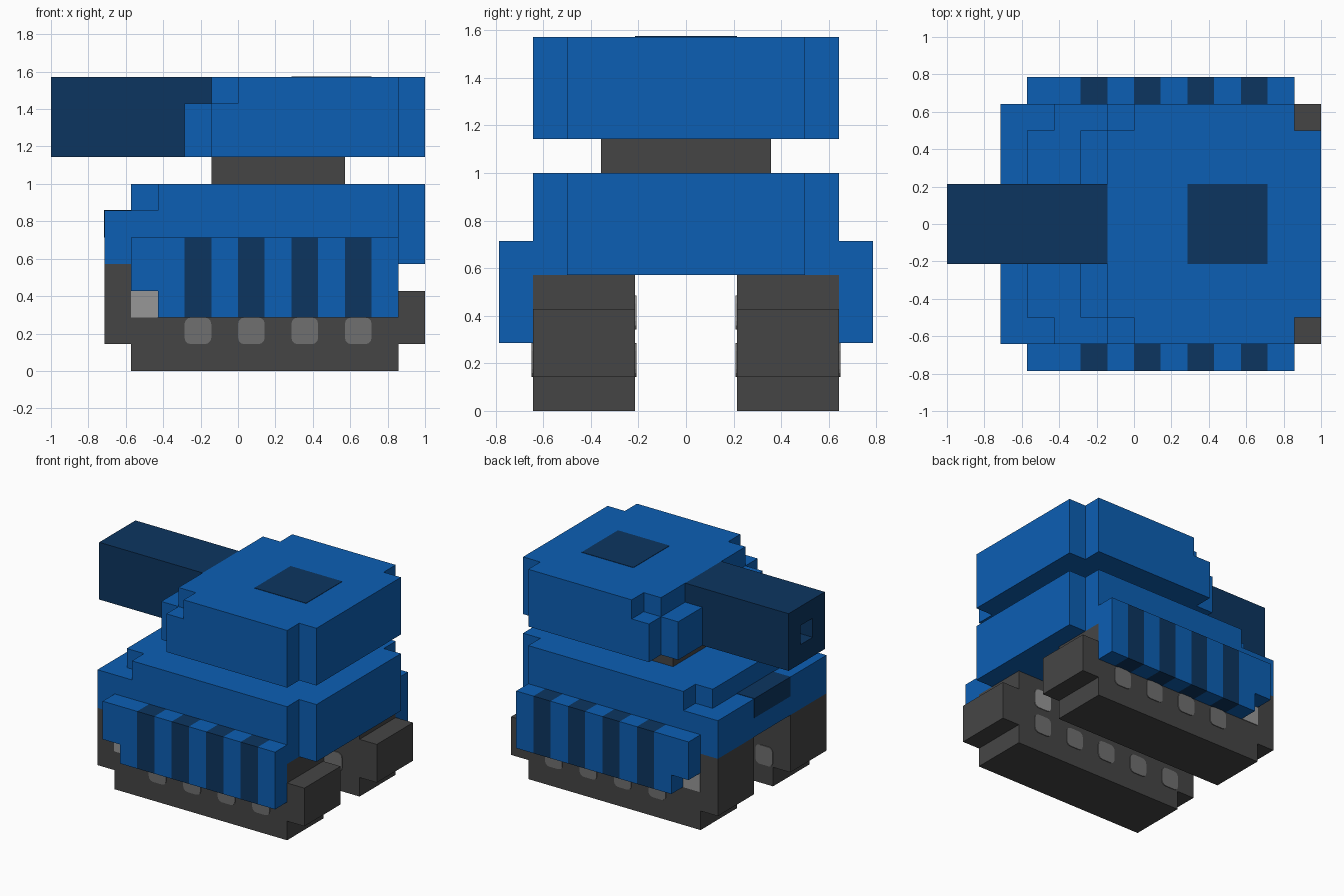
import bpy, bmesh, math
from mathutils import Vector

cube = bpy.data.objects.get("Cube")
if cube:
    bpy.data.objects.remove(cube, do_unlink=True)

U = 1 / 7  # one block of the modelling grid


def material(name, rgb):
    m = bpy.data.materials.new(name)
    m.use_nodes = True
    col = (*rgb, 1)
    m.diffuse_color = col
    node = next(n for n in m.node_tree.nodes if n.type == 'BSDF_PRINCIPLED')
    node.inputs["Base Color"].default_value = col
    return m


BLUE = material("blue", (0.0037, 0.114, 0.456))
NAVY = material("navy", (0.0037, 0.036, 0.117))
DARK = material("dark grey", (0.060, 0.060, 0.060))
MID = material("mid grey", (0.162, 0.162, 0.162))
LIGHT = material("light grey", (0.31, 0.31, 0.31))


def finish(bm, name, *mats):
    """Scale from blocks to units and add the object."""
    bmesh.ops.recalc_face_normals(bm, faces=bm.faces)
    bmesh.ops.scale(bm, vec=(U, U, U), verts=bm.verts)
    me = bpy.data.meshes.new(name)
    bm.to_mesh(me)
    bm.free()
    for m in mats:
        me.materials.append(m)
    ob = bpy.data.objects.new(name, me)
    bpy.context.collection.objects.link(ob)
    return ob


def prism(points, lo, hi, axis):
    """Extrude an outline: xy outline along z, or xz outline along y."""
    bm = bmesh.new()
    if axis == 'z':
        cos, vec = [(a, b, lo) for a, b in points], (0, 0, hi - lo)
    else:
        cos, vec = [(a, lo, b) for a, b in points], (0, hi - lo, 0)
    face = bm.faces.new([bm.verts.new(c) for c in cos])
    ext = bmesh.ops.extrude_face_region(bm, geom=[face], use_keep_orig=True)
    bmesh.ops.translate(bm, vec=vec, verts=[v for v in ext["geom"]
                                            if isinstance(v, bmesh.types.BMVert)])
    bmesh.ops.recalc_face_normals(bm, faces=bm.faces)
    return bm


def box(name, mat, x, y, z):
    outline = [(x[0], y[0]), (x[1], y[0]), (x[1], y[1]), (x[0], y[1])]
    return finish(prism(outline, z[0], z[1], 'z'), name, mat)


def plan(half):
    """Mirror half an outline across the centre line."""
    return half + [(x, -y) for x, y in reversed(half)]


def rounded_square(cx, cz, size=1.0, r=0.24):
    pts = []
    for i in range(4):
        mid = math.radians(45 + 90 * i)
        ox = cx + math.copysign(size / 2 - r, math.cos(mid))
        oz = cz + math.copysign(size / 2 - r, math.sin(mid))
        for k in range(4):
            a = math.radians(90 * i + 30 * k)
            pts.append((ox + r * math.cos(a), oz + r * math.sin(a)))
    return pts


# Hull and turret, each in two stepped layers
hull_low = [(-5, 4.5), (6, 4.5), (6, 3.5), (7, 3.5)]
hull_top = [(-4, 3.5), (-3, 3.5), (-3, 4.5), (6, 4.5), (6, 3.5), (7, 3.5)]
turret_low = [(-2, 3.5), (-1, 3.5), (-1, 4.5), (6, 4.5), (6, 3.5), (7, 3.5)]
turret_top = [(-1, 3.5), (0, 3.5), (0, 4.5), (6, 4.5), (6, 3.5), (7, 3.5)]
for name, half, lo, hi in (("hull_lower", hull_low, 4, 6), ("hull_upper", hull_top, 6, 7),
                           ("turret_lower", turret_low, 8, 10),
                           ("turret_upper", turret_top, 10, 11)):
    finish(prism(plan(half), lo, hi, 'z'), name, BLUE)

box("turret_ring", DARK, (-1, 4), (-2.5, 2.5), (7, 8))
box("hatch", NAVY, (2, 5), (-1.5, 1.5), (10.9, 11.02))
box("driver_visor", NAVY, (-5.02, -4), (-1.5, 1.5), (5, 6.02))

# Gun barrel with a square bore in the muzzle
bm = prism([(-7, 8), (-2, 8), (-2, 10), (-1, 10), (-1, 11), (-7, 11)], -1.5, 1.5, 'y')
muzzle = min(bm.faces, key=lambda f: f.calc_center_median().x)
bmesh.ops.inset_region(bm, faces=[muzzle], thickness=1.0, use_even_offset=True)
bore = bmesh.ops.extrude_discrete_faces(bm, faces=[muzzle])["faces"][0]
bmesh.ops.translate(bm, vec=Vector((1.5, 0, 0)), verts=bore.verts)
finish(bm, "gun_barrel", NAVY)

track = [(-4, 0), (6, 0), (6, 1), (7, 1), (7, 3), (6, 3), (6, 4), (-5, 4), (-5, 1), (-4, 1)]
skirt = [(-3, 2), (6, 2), (6, 5), (-4, 5), (-4, 3), (-3, 3)]

for side, s in (("left", 1), ("right", -1)):
    # Track block
    finish(prism(track, 1.5 * s, 4.5 * s, 'y'), side + "_track", DARK)

    # Striped side skirt, cut into columns with every second one navy
    bm = prism(skirt, 4.5 * s, 5.5 * s, 'y')
    for x in range(-2, 6):
        bmesh.ops.bisect_plane(bm, geom=bm.verts[:] + bm.edges[:] + bm.faces[:],
                               plane_co=(x, 0, 0), plane_no=(1, 0, 0))
    for f in bm.faces:
        cx = f.calc_center_bounds().x
        if abs(f.normal.x) < 0.5 and -2 < cx < 5 and math.floor(cx) % 2 == 0:
            f.material_index = 1
    finish(bm, side + "_skirt", BLUE, NAVY)

    # Road wheels as thin plates on both track faces
    for x in (-3.5, -1.5, 0.5, 2.5, 4.5):
        finish(prism(rounded_square(x, 1.5), 1.46 * s, 1.5 * s, 'y'),
               side + "_inner_wheel", MID)
        if x > -3:
            finish(prism(rounded_square(x, 1.5), 4.5 * s, 4.54 * s, 'y'),
                   side + "_outer_wheel", MID)

    # Pale idler wheels
    finish(prism(rounded_square(-3.5, 2.5, 1, 0.02), 4.5 * s, 4.54 * s, 'y'),
           side + "_front_idler", LIGHT)
    finish(prism(rounded_square(4.5, 2.9), 1.46 * s, 1.5 * s, 'y'),
           side + "_rear_idler", LIGHT)
